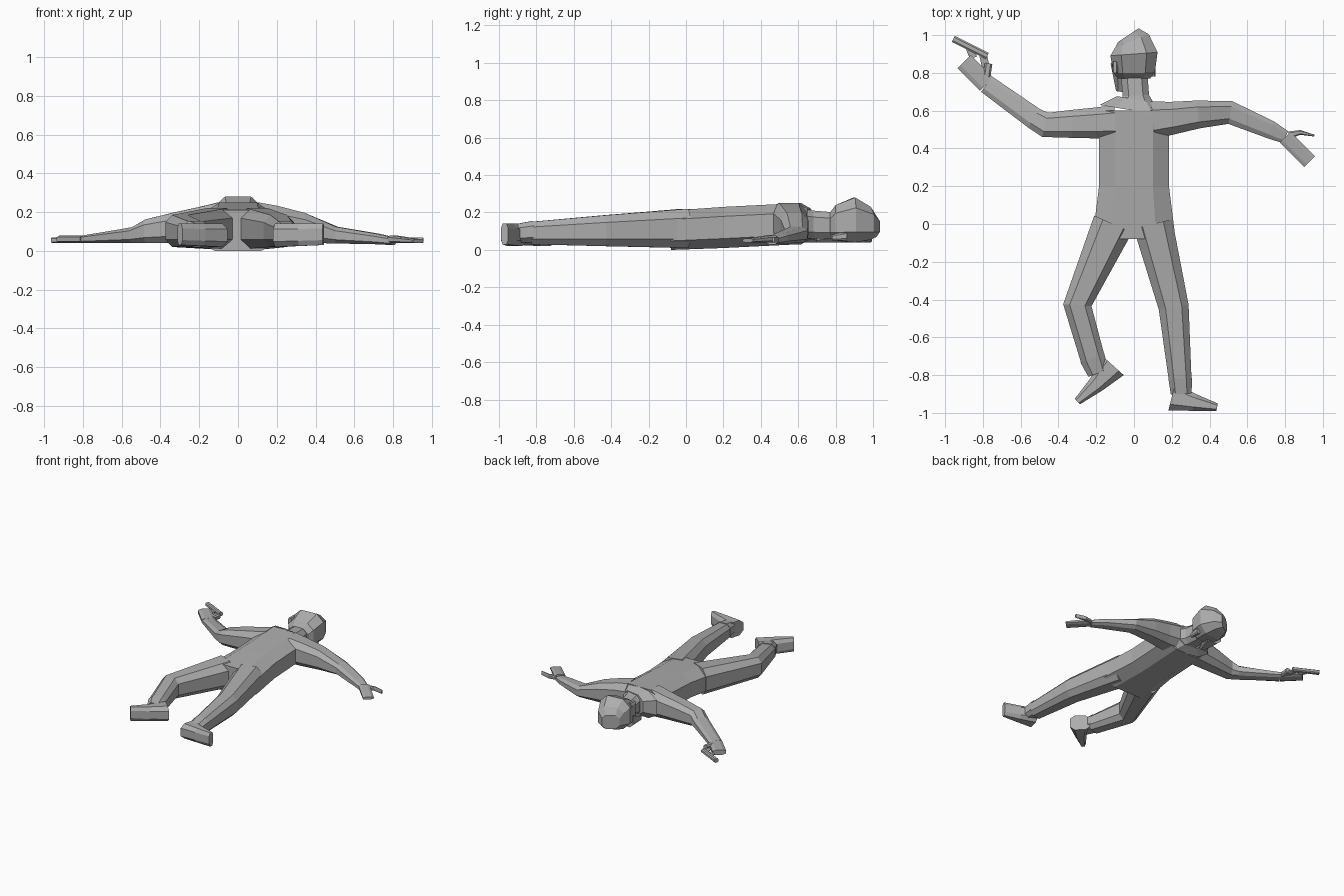
import bpy
import bmesh
from math import cos, sin, pi, copysign
from mathutils import Vector

default_cube = bpy.data.objects.get("Cube")
if default_cube:
    bpy.data.objects.remove(default_cube, do_unlink=True)

# One plain grey for the whole figure
grey_value = (.42,) * 3 + (1,)
grey_material = bpy.data.materials.new("plain grey")
grey_material.use_nodes = True
grey_material.diffuse_color = grey_value
shader = grey_material.node_tree.nodes["Principled BSDF"]
shader.inputs["Base Color"].default_value = grey_value


def sample(values, fraction):
    """Read a list of values at a fraction of its length, blending neighbours."""
    position = fraction * (len(values) - 1)
    index = int(position)
    following = min(index + 1, len(values) - 1)
    return values[index] + (values[following] - values[index]) * (position - index)


def boxy(value):
    """Push a circular coordinate outwards for a squarer cross-section."""
    return copysign(min(1, abs(value) / cos(pi / 8)) ** .7, value)


# Eight-sided cross-section shared by every part
corner_angles = [(corner + .5) * pi / 4 for corner in range(8)]
cross_section = [(boxy(cos(angle)), boxy(sin(angle))) for angle in corner_angles]


def limb(name, path, width, high, low=(.04,)):
    """Skin a tapering, bevelled shape along a path seen from above."""
    points = [Vector((x, y, 0)) for x, y in path]
    last = len(points) - 1
    bm = bmesh.new()
    rings = []
    for index, point in enumerate(points):
        # Mitre each ring between the neighbouring points
        before = point - points[index - 1] if index > 0 else Vector()
        after = points[index + 1] - point if index < last else Vector()
        along = (before.normalized() + after.normalized()).normalized()
        sideways = along.cross(Vector((0, 0, 1)))
        fraction = index / last
        top, bottom = sample(high, fraction), sample(low, fraction)
        half_width = sample(width, fraction) / 2
        middle = point + Vector((0, 0, (top + bottom) / 2))
        half_height = Vector((0, 0, (top - bottom) / 2))
        rings.append([bm.verts.new(middle + sideways * half_width * across + half_height * up)
                      for across, up in cross_section])

    # Join the rings and close both ends
    for ring, following in zip(rings, rings[1:]):
        for corner in range(len(ring)):
            bm.faces.new((ring[corner - 1], ring[corner],
                          following[corner], following[corner - 1]))
    bm.faces.new(rings[0])
    bm.faces.new(rings[-1])
    bmesh.ops.recalc_face_normals(bm, faces=bm.faces)

    mesh = bpy.data.meshes.new(name)
    bm.to_mesh(mesh)
    bm.free()
    mesh.materials.append(grey_material)
    part = bpy.data.objects.new(name, mesh)
    bpy.context.collection.objects.link(part)
    return part


# Torso, lying face down
limb("pelvis", path=[(0, -.08), (0, .2)], width=(.44, .37), high=(.21, .23), low=(0, .01))
limb("chest", path=[(0, .2), (0, .6)], width=(.37,), high=(.23, .25), low=(.01, .03))
limb("shoulders", path=[(0, .6), (.01, .66)], width=(.37, .2), high=(.25, .22),
     low=(.03, .06))

# Neck and faceted head, rolled towards the right
limb("neck", path=[(.01, .63), (.01, .68), (0, .8)], width=(.2, .14, .14),
     high=(.22, .2), low=(.06,))
limb("head", path=[(0, .77), (0, .8), (0, .9), (-.01, .97), (-.03, 1)],
     width=(.17, .22, .25, .19, .13), high=(.2, .28, .18), low=(.06, .04, .07))
limb("jaw", path=[(-.07, .7), (-.05, .84)], width=(.05, .15), high=(.09, .17))
limb("right_ear", path=[(-.1, .8), (-.1, .86)], width=(.03,), high=(.24,), low=(.18,))
limb("left_ear", path=[(.1, .78), (.1, .86)], width=(.03,), high=(.08, .1), low=(.05,))

# Left arm, stretched out to the side
limb("left_arm", path=[(.1, .55), (.2, .56), (.34, .58), (.51, .59), (.72, .5), (.8, .46)],
     width=(.2, .07), high=(.25, .22, .1, .07), low=(.05, .03))
limb("left_hand", path=[(.8, .46), (.93, .33)], width=(.08,), high=(.08, .06))
limb("left_thumb", path=[(.82, .47), (.88, .485), (.955, .468)], width=(.04, .01),
     high=(.07,))

# Right arm, bent at the elbow and reaching up
limb("right_arm", path=[(-.1, .54), (-.2, .535), (-.33, .53), (-.47, .525), (-.53, .56), (-.78, .74)],
     width=(.18, .1), high=(.25, .21, .15, .08))
limb("right_hand", path=[(-.78, .74), (-.9, .86)], width=(.1,), high=(.08, .1, .08))
limb("right_thumb", path=[(-.78, .78), (-.77, .85)], width=(.04,), high=(.08,))

# Pistol lying flat in the right hand
limb("pistol_slide", path=[(-.957, .98), (-.777, .89)], width=(.035,), high=(.07,))
limb("pistol_grip", path=[(-.8, .9), (-.78, .81)], width=(.04,), high=(.06,))
limb("trigger_guard", path=[(-.87, .93), (-.85, .88)], width=(.04,), high=(.06,))

# Left leg, nearly straight, with the foot turned out
leg_high, leg_low = (.22, .15), (.01, .03)
foot_width, foot_high, foot_low = (.15, .09, .04), (.14,), (.02, .03)
limb("left_leg", path=[(.1, 0), (.21, -.44), (.245, -.83)], width=(.21, .16, .12),
     high=leg_high, low=leg_low)
limb("left_ankle", path=[(.245, -.82), (.25, -.9)], width=(.125, .11), high=(.155, .14))
limb("left_foot", path=[(.2, -.915), (.32, -.945), (.44, -.97)], width=foot_width,
     high=foot_high, low=foot_low)

# Right leg, bent at the knee
limb("right_leg", path=[(-.11, 0), (-.3, -.43), (-.217, -.72)], width=(.22, .15, .13),
     high=leg_high, low=leg_low)
limb("right_ankle", path=[(-.22, -.71), (-.19, -.79)], width=(.135, .11), high=(.155, .14))
limb("right_foot", path=[(-.11, -.75), (-.2, -.85), (-.3, -.94)], width=foot_width,
     high=foot_high, low=foot_low)
